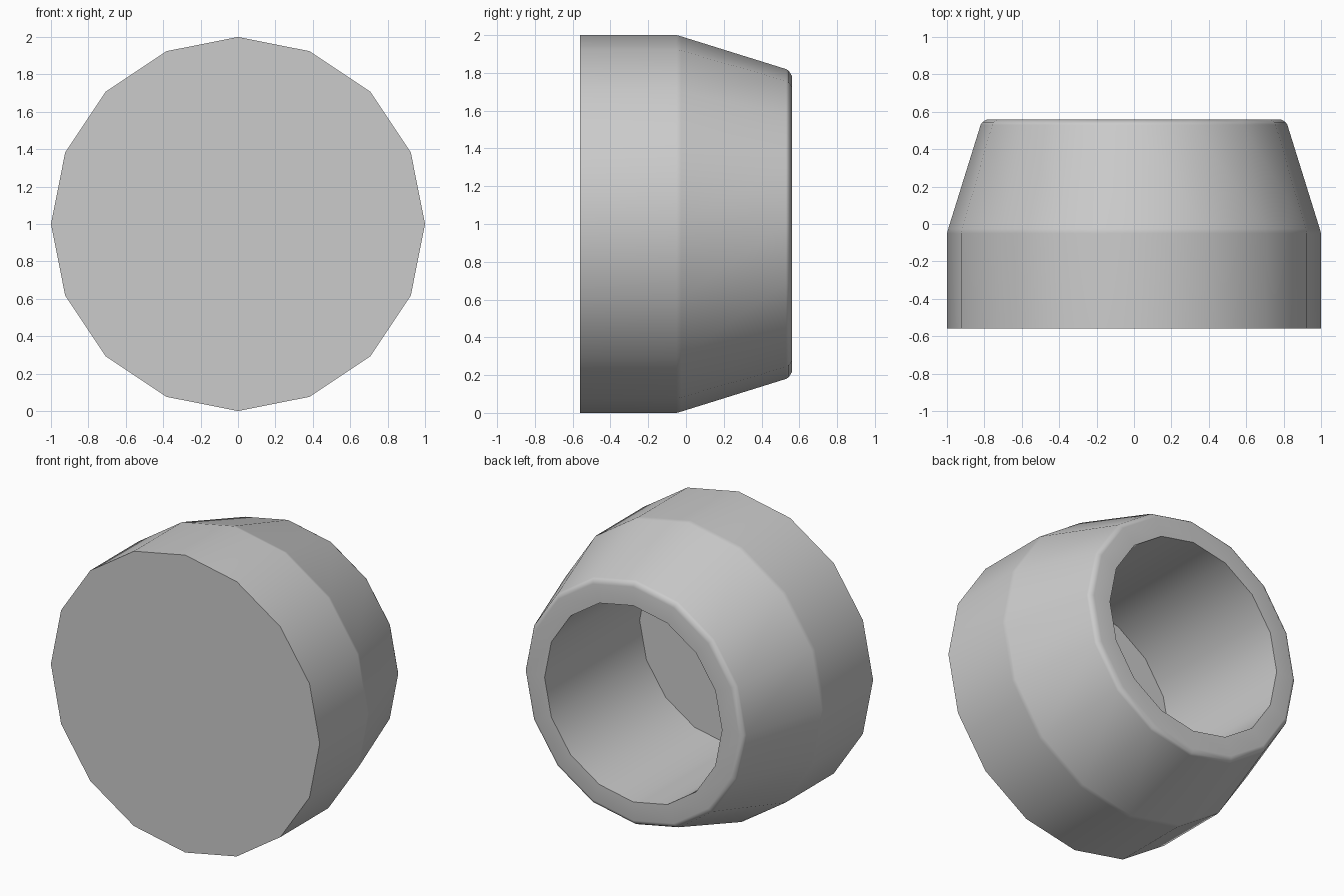
import bpy, bmesh, math

if "Cube" in bpy.data.objects:
    bpy.data.objects.remove(bpy.data.objects["Cube"])

SIDES = 16
# (radius, y) from the closed front face, round the outside, to the bore floor
PROFILE = [(1.0, -0.56), (1.0, -0.05), (0.993, -0.025), (0.82, 0.53),
           (0.81, 0.545), (0.785, 0.56), (0.66, 0.56), (0.66, -0.45)]

grey = bpy.data.materials.new("mid grey")
grey.diffuse_color = (0.6, 0.6, 0.6, 1)
grey.use_nodes = True
grey.node_tree.nodes["Principled BSDF"].inputs["Base Color"].default_value = grey.diffuse_color

# Hollow tapered cap: one closed lathe form, bored from the back
bm = bmesh.new()
rings = []
for r, y in PROFILE:
    angles = [2 * math.pi * i / SIDES for i in range(SIDES)]
    rings.append([bm.verts.new((r * math.cos(a), y, 1 + r * math.sin(a))) for a in angles])
for a, b in zip(rings, rings[1:]):
    for i in range(SIDES):
        j = (i + 1) % SIDES
        bm.faces.new((a[i], a[j], b[j], b[i]))
bm.faces.new(rings[0])    # front face
bm.faces.new(rings[-1])   # bore floor
bmesh.ops.recalc_face_normals(bm, faces=bm.faces)

mesh = bpy.data.meshes.new("tapered_cap")
bm.to_mesh(mesh)
bm.free()
mesh.materials.append(grey)
cap = bpy.data.objects.new("tapered_cap", mesh)
bpy.context.collection.objects.link(cap)

# Smooth the walls, keep the front, rim and floor edges crisp
bpy.context.view_layer.objects.active = cap
cap.select_set(True)
bpy.ops.object.shade_smooth_by_angle(angle=math.radians(50))
normals = cap.modifiers.new("weighted_normals", 'WEIGHTED_NORMAL')
normals.keep_sharp = True
